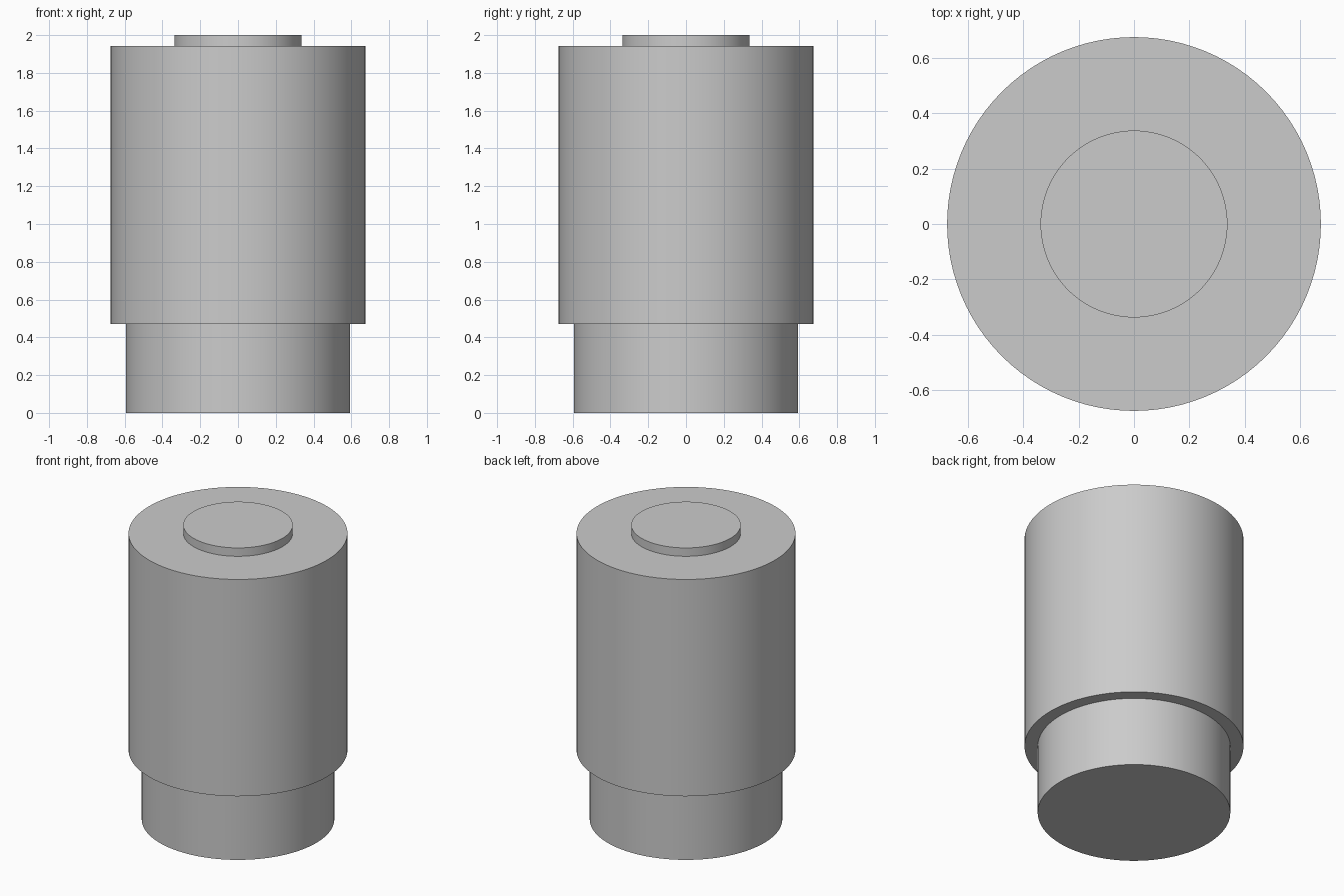
import bpy
import math

cube = bpy.data.objects.get("Cube")
if cube:
    bpy.data.objects.remove(cube, do_unlink=True)

grey = bpy.data.materials.new("light_grey")
grey.use_nodes = True
colour = (0.6, 0.6, 0.6, 1.0)
grey.diffuse_color = colour
grey.node_tree.nodes["Principled BSDF"].inputs["Base Color"].default_value = colour


def add_cylinder(name, radius, bottom, top):
    """Add a capped, smooth-sided cylinder standing between two heights."""
    bpy.ops.mesh.primitive_cylinder_add(
        vertices=96, radius=radius, depth=top - bottom,
        location=(0, 0, (bottom + top) / 2))
    part = bpy.context.object
    part.name = name
    part.data.materials.append(grey)
    bpy.ops.object.shade_smooth_by_angle(angle=math.radians(30))
    return part


# Narrow base, wide body and small raised disc on top
add_cylinder("base", 0.593, 0.0, 0.47)
add_cylinder("body", 0.674, 0.47, 1.943)
add_cylinder("top_disc", 0.337, 1.943, 2.0)
